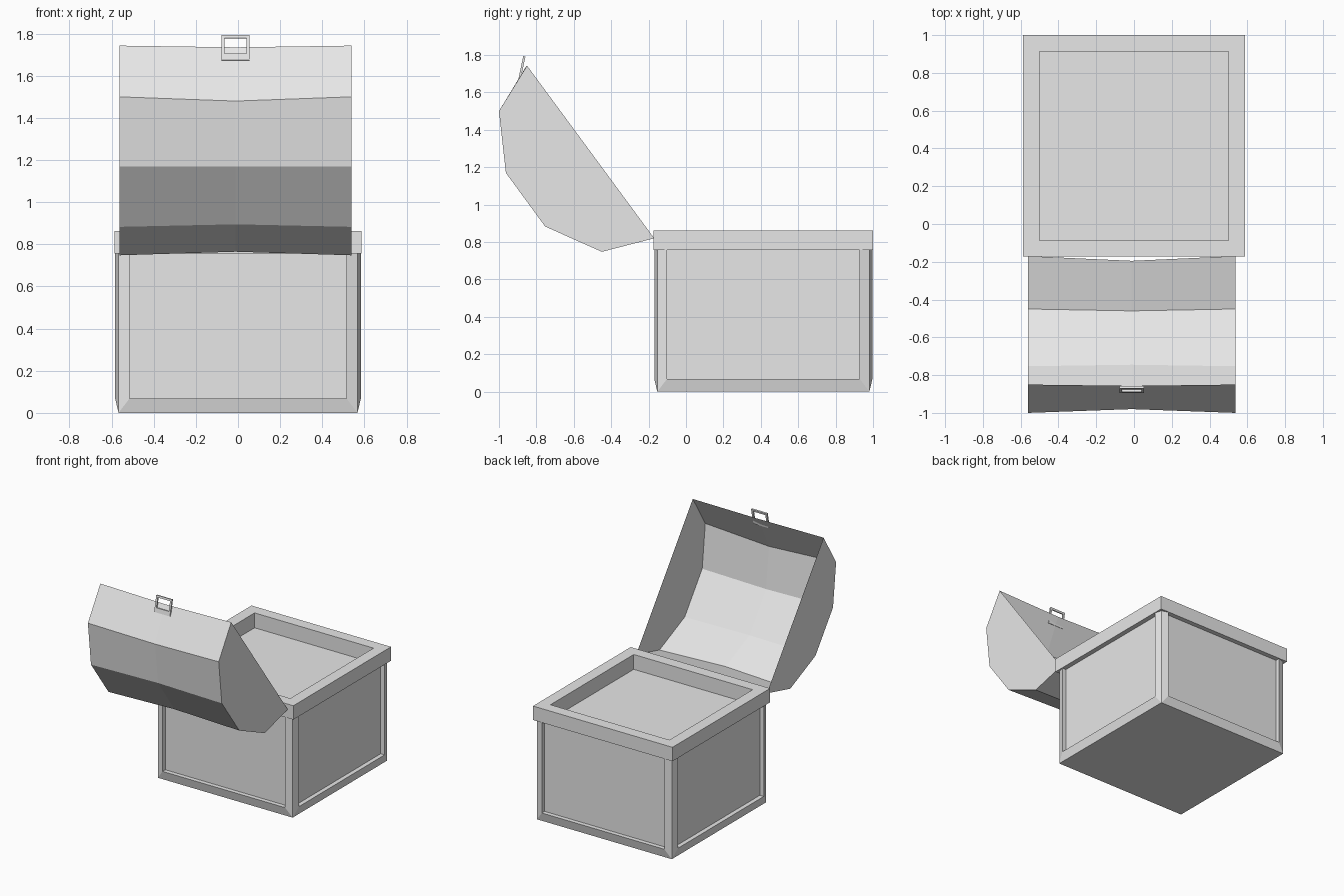
import bpy, bmesh
from math import pi
from mathutils import Matrix, Vector

cube = bpy.data.objects.get("Cube")
if cube:
    bpy.data.objects.remove(cube, do_unlink=True)

grey = bpy.data.materials.new("plain grey")
grey.use_nodes = True
grey.diffuse_color = (0.8, 0.8, 0.8, 1)
grey.node_tree.nodes["Principled BSDF"].inputs["Base Color"].default_value = (0.8, 0.8, 0.8, 1)

BOX_Y = 0.4135      # centre of the box
LID_X = -0.012      # centre of the lid


def finish(name, bm, location=(0, 0, 0), tilt=0):
    bmesh.ops.recalc_face_normals(bm, faces=bm.faces)
    mesh = bpy.data.meshes.new(name)
    bm.to_mesh(mesh)
    bm.free()
    mesh.materials.append(grey)
    obj = bpy.data.objects.new(name, mesh)
    obj.location = location
    obj.rotation_euler.x = tilt
    bpy.context.collection.objects.link(obj)
    return obj


def add_loop(bm, points):
    return [bm.verts.new(p) for p in points]


def bridge(bm, a, b, closed=True):
    n = len(a)
    for i in range(n if closed else n - 1):
        j = (i + 1) % n
        bm.faces.new((a[i], a[j], b[j], b[i]))


def square(h, z):
    return [(-h, -h, z), (h, -h, z), (h, h, z), (-h, h, z)]


# Box body: four sides, each a sloped frame around a sunken panel
CORNER, BULGE, PANEL, INNER = 0.567, 0.583, 0.55, 0.515
SILL, TOP = 0.068, 0.757


def side_outline(half, depth, bottom):
    return [(-half, -depth, TOP), (-half, -depth, bottom),
            (half, -depth, bottom), (half, -depth, TOP)]


bm = bmesh.new()
for quarter in range(4):
    turn = Matrix.Rotation(quarter * pi / 2, 3, 'Z')
    outlines = [side_outline(CORNER, CORNER, 0), side_outline(INNER, BULGE, SILL),
                side_outline(INNER, PANEL, SILL)]
    loops = [add_loop(bm, [turn @ Vector(p) for p in o]) for o in outlines]
    bridge(bm, loops[0], loops[1], closed=False)
    bridge(bm, loops[1], loops[2], closed=False)
    bm.faces.new(loops[2])
bm.faces.new(add_loop(bm, square(CORNER, 0)))
bmesh.ops.remove_doubles(bm, verts=bm.verts, dist=0.0005)
finish("box_body", bm, (0, BOX_Y, 0))

# Rim with the shallow tray inside it
bm = bmesh.new()
steps = [(0.54, TOP), (0.5865, TOP), (0.5865, 0.863), (0.5, 0.863), (0.5, 0.75)]
loops = [add_loop(bm, square(h, z)) for h, z in steps]
for a, b in zip(loops, loops[1:]):
    bridge(bm, a, b)
bm.faces.new(loops[-1])
finish("box_rim", bm, (0, BOX_Y, 0))

# Open lid: thin faceted shell, pinched slightly at its middle
end = [(-0.85, 1.743), (-1.0, 1.5), (-0.963, 1.17), (-0.753, 0.883), (-0.45, 0.748), (-0.17, 0.82)]
middle = [(-0.857, 1.735), (-0.98, 1.48), (-0.943, 1.17), (-0.745, 0.895), (-0.46, 0.765), (-0.195, 0.825)]
bm = bmesh.new()
loops = [add_loop(bm, [(LID_X + x, y, z) for y, z in section])
         for x, section in ((-0.55, end), (0, middle), (0.55, end))]
for a, b in zip(loops, loops[1:]):
    bridge(bm, a, b, closed=False)
bm.faces.new(loops[0])
bm.faces.new(loops[-1])
finish("lid", bm)

# Clasp: small tilted frame at the lid edge
bm = bmesh.new()


def frame_outline(half, low, high, y):
    return [(-half, y, low), (half, y, low), (half, y, high), (-half, y, high)]


outer, hole, thick = (0.066, -0.061, 0.061), (0.052, -0.028, 0.046), 0.006
loops = [add_loop(bm, frame_outline(*shape, y))
         for shape, y in ((outer, -thick), (hole, -thick), (hole, thick), (outer, thick))]
for i in range(4):
    bridge(bm, loops[i], loops[(i + 1) % 4])
finish("clasp", bm, (LID_X, -0.877, 1.733), tilt=-0.21)
